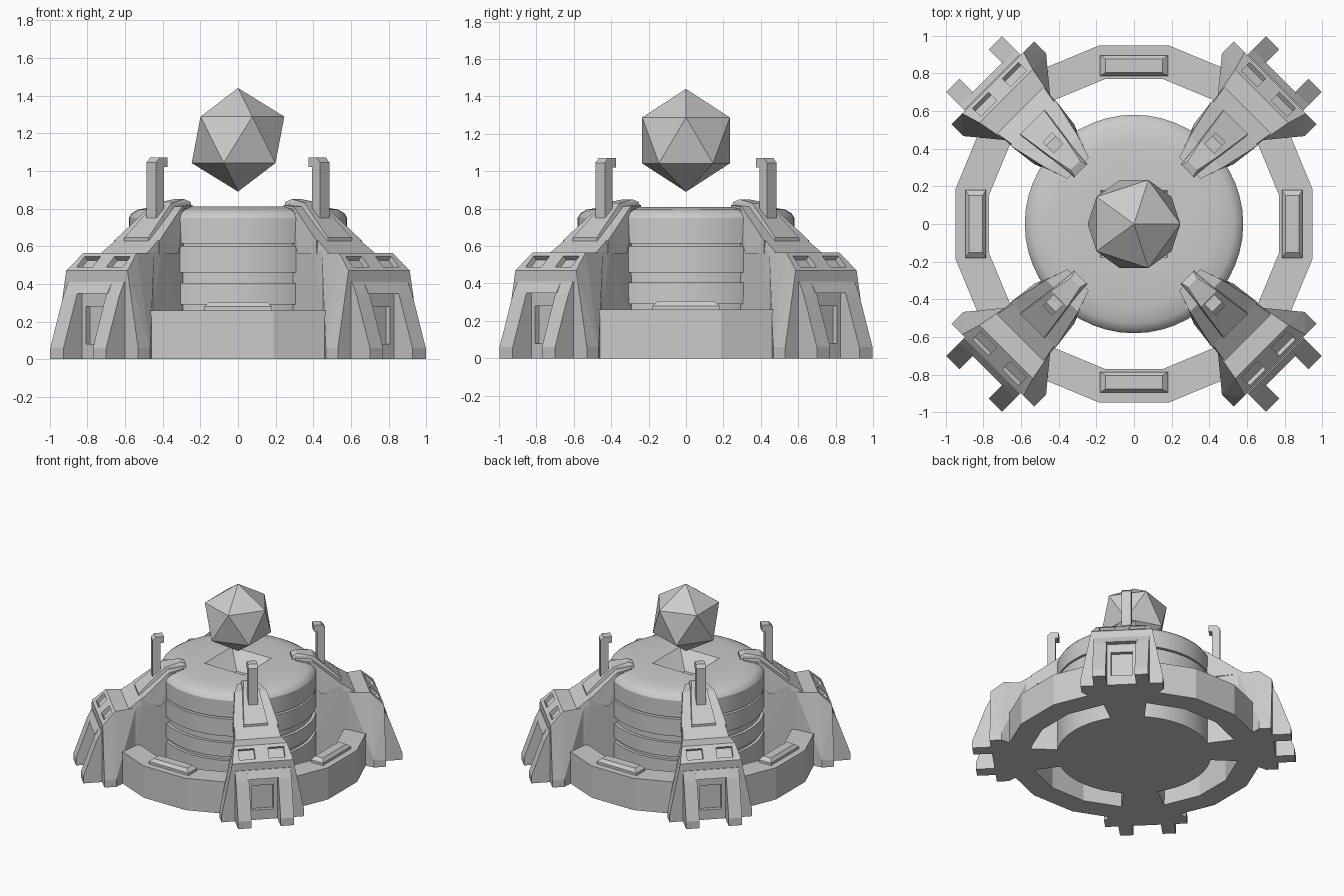
import bpy, bmesh, math
from mathutils import Matrix, Vector

if "Cube" in bpy.data.objects:
    bpy.data.objects.remove(bpy.data.objects["Cube"], do_unlink=True)

stone = bpy.data.materials.new("grey_stone")
stone.use_nodes = True
GREY = (0.6, 0.6, 0.6, 1)
stone.diffuse_color = GREY
stone.node_tree.nodes["Principled BSDF"].inputs["Base Color"].default_value = GREY


def to_mesh(name, bm):
    bmesh.ops.recalc_face_normals(bm, faces=bm.faces[:])
    mesh = bpy.data.meshes.new(name)
    bm.to_mesh(mesh)
    bm.free()
    mesh.materials.append(stone)
    return mesh


def place(name, mesh, angle=0.0, loc=(0, 0, 0)):
    obj = bpy.data.objects.new(name, mesh)
    bpy.context.collection.objects.link(obj)
    obj.location = loc
    obj.rotation_euler.z = angle
    return obj


def hull(name, points, mirror=True):
    """Convex solid; points are mirrored across y = 0."""
    bm = bmesh.new()
    for x, y, z in points:
        bm.verts.new((x, y, z))
        if mirror:
            bm.verts.new((x, -y, z))
    res = bmesh.ops.convex_hull(bm, input=bm.verts[:])
    junk = {g for g in res["geom_interior"] + res["geom_unused"]
            if isinstance(g, bmesh.types.BMVert)}
    bmesh.ops.delete(bm, geom=list(junk), context='VERTS')
    bmesh.ops.dissolve_limit(bm, angle_limit=0.02, verts=bm.verts[:], edges=bm.edges[:])
    return to_mesh(name, bm)


def prism(name, profile, y0, y1):
    """Side outline in x, z extruded from y0 to y1."""
    bm = bmesh.new()
    face = bm.faces.new([bm.verts.new((x, y0, z)) for x, z in profile])
    out = bmesh.ops.extrude_face_region(bm, geom=[face])
    moved = [g for g in out["geom"] if isinstance(g, bmesh.types.BMVert)]
    bmesh.ops.translate(bm, verts=moved, vec=(0, y1 - y0, 0))
    return to_mesh(name, bm)


def lathe(name, profile, sides, closed=False, turn=0.0):
    """Outline in radius, z turned around the z axis."""
    bm = bmesh.new()
    rings = []
    for r, z in profile:
        rings.append([bm.verts.new((r * math.cos(turn + math.tau * i / sides),
                                    r * math.sin(turn + math.tau * i / sides), z))
                      for i in range(sides)])
    pairs = list(zip(rings, rings[1:]))
    if closed:
        pairs.append((rings[-1], rings[0]))
    else:
        bm.faces.new(rings[0])
        bm.faces.new(rings[-1])
    for a, b in pairs:
        for i in range(sides):
            j = (i + 1) % sides
            bm.faces.new((a[i], a[j], b[j], b[i]))
    return to_mesh(name, bm)


def cut(mesh, cutters):
    """Subtract cutter meshes and return the finished mesh."""
    obj = place("work", mesh)
    helpers = []
    for c in cutters:
        helper = place("cutter", c)
        helper.hide_render = True
        helpers.append(helper)
        mod = obj.modifiers.new("cut", 'BOOLEAN')
        mod.operation, mod.solver, mod.object = 'DIFFERENCE', 'EXACT', helper
    dg = bpy.context.evaluated_depsgraph_get()
    result = bpy.data.meshes.new_from_object(obj.evaluated_get(dg))
    for o in helpers + [obj]:
        bpy.data.objects.remove(o, do_unlink=True)
    return result


# Central drum with grooves, rounded rim and a square funnel on top
drum = lathe("core_drum", [
    (0.58, 0), (0.58, 0.26), (0.555, 0.26), (0.555, 0.29), (0.58, 0.29),
    (0.58, 0.405), (0.555, 0.405), (0.555, 0.46), (0.58, 0.46),
    (0.58, 0.6), (0.55, 0.6), (0.55, 0.615), (0.58, 0.615),
    (0.58, 0.75), (0.565, 0.775), (0.53, 0.795), (0.44, 0.81)], 48)
funnel = hull("funnel", [(s * r, r, z) for s in (-1, 1)
                         for r, z in ((0.19, 0.82), (0.04, 0.7))])
drum = cut(drum, [funnel])
drum.shade_smooth()
drum.set_sharp_from_angle(angle=math.radians(30))
place("core_drum", drum)

# Outer ring, sixteen sided, with a flat side on each axis
place("outer_ring", lathe("outer_ring", [(0.965, 0), (0.965, 0.26), (0.785, 0.26), (0.785, 0)],
                          16, closed=True, turn=math.pi / 16))

# Bevelled blocks on the ring
block = hull("ring_block", [(s * a, b, z) for s in (-1, 1)
                            for a, b, z in ((0.055, 0.18, 0.25), (0.055, 0.18, 0.28),
                                            (0.035, 0.15, 0.305))])
for k in range(4):
    a = k * math.pi / 2
    place("ring_block", block, a, (0.84 * math.cos(a), 0.84 * math.sin(a), 0))

# Floating crystal
bm = bmesh.new()
bmesh.ops.create_icosphere(bm, subdivisions=1, radius=0.275)
place("floating_crystal", to_mesh("floating_crystal", bm), loc=(0, 0, 1.165))

# Buttress foot: flared block with two slots in its sloped top and a front panel
foot = hull("buttress_foot", [
    (0.8, 0.17, 0), (0.97, 0.31, 0), (1.06, 0.31, 0), (0.97, 0.31, 0.06), (1.06, 0.31, 0.06),
    (0.8, 0.17, 0.565), (0.95, 0.23, 0.41), (1.06, 0.23, 0.41), (1.06, 0.23, 0.47),
    (0.96, 0.2, 0.565)])
slope = Vector((-0.1, 0, 0.095)).normalized()
normal = Vector((0.095, 0, 0.1)).normalized()
centre = Vector((1.01, 0, 0.5175))
cutters = []
for side in (-1, 1):
    cutters.append(hull("slot", [centre + slope * s + normal * n + Vector((0, side * 0.112 + w, 0))
                                 for s in (-0.042, 0.042) for n in (-0.03, 0.03)
                                 for w in (-0.06, 0.06)], mirror=False))
cutters.append(prism("panel", [(1.03, 0.08), (1.1, 0.08), (1.1, 0.28), (1.03, 0.28)], -0.08, 0.08))
foot = cut(foot, cutters)

# Spine wall joining the foot to the drum
spine = hull("buttress_spine", [
    (0.45, 0.11, 0), (0.86, 0.175, 0), (0.86, 0.175, 0.56), (0.74, 0.165, 0.58),
    (0.52, 0.12, 0.8), (0.45, 0.1, 0.8)])

# Shoulder plate stepping up and over the drum's rim
shoulder = hull("buttress_shoulder", [
    (0.76, 0.17, 0.56), (0.76, 0.17, 0.63), (0.71, 0.16, 0.655), (0.54, 0.12, 0.81),
    (0.42, 0.08, 0.82), (0.42, 0.08, 0.78), (0.6, 0.15, 0.56)])
ridge = hull("buttress_ridge", [
    (0.765, 0.1, 0.56), (0.765, 0.09, 0.645), (0.73, 0.08, 0.67), (0.56, 0.06, 0.83),
    (0.44, 0.035, 0.85), (0.4, 0.045, 0.835), (0.4, 0.05, 0.8), (0.6, 0.1, 0.6)])

# Hooked post
post = prism("hooked_post", [
    (0.59, 0.74), (0.65, 0.72), (0.65, 1.045), (0.625, 1.07), (0.565, 1.07),
    (0.565, 1.02), (0.59, 1.02)], -0.036, 0.036)

# Twin legs and the small awning between them
leg_side = [(1.0, 0), (1.2, 0), (1.2, 0.06), (1.1, 0.34), (1.065, 0.41), (1.0, 0.41)]
legs = [prism("buttress_leg", leg_side, y, y + 0.1) for y in (-0.21, 0.11)]
awning = prism("leg_awning", [(1.04, 0.41), (1.065, 0.41), (1.1, 0.35), (1.04, 0.35)], -0.12, 0.12)

for k in range(4):
    a = math.pi / 4 + k * math.pi / 2
    for mesh in [foot, spine, shoulder, ridge, post, awning] + legs:
        place(mesh.name, mesh, a)
